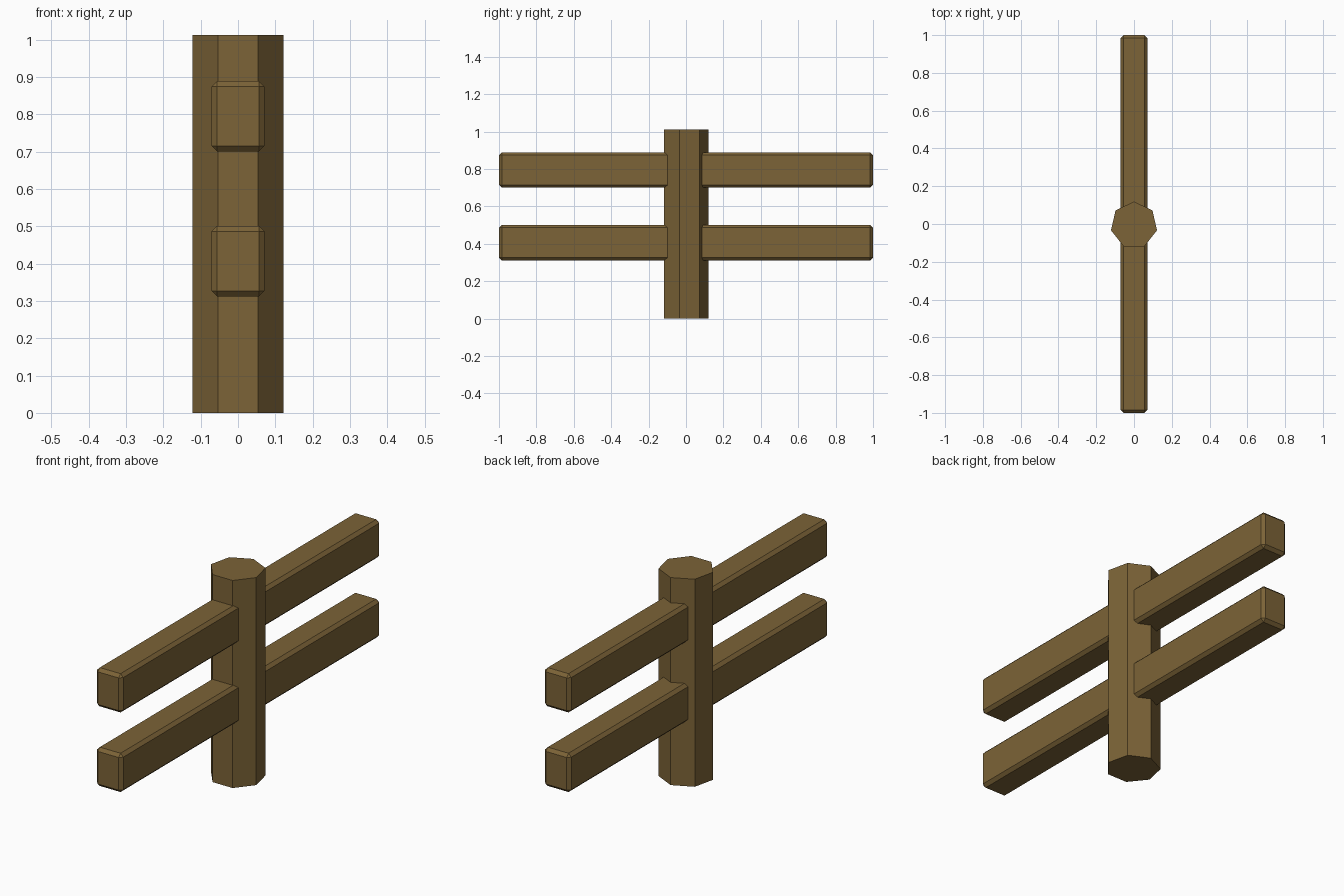
import bpy, bmesh, math
from mathutils import Matrix

if "Cube" in bpy.data.objects:
    bpy.data.objects.remove(bpy.data.objects["Cube"])

wood = bpy.data.materials.new("wood")
wood.diffuse_color = (0.2, 0.125, 0.038, 1)
wood.use_nodes = True
wood.node_tree.nodes["Principled BSDF"].inputs["Base Color"].default_value = wood.diffuse_color


def finish(bm, name):
    mesh = bpy.data.meshes.new(name)
    bmesh.ops.recalc_face_normals(bm, faces=bm.faces)
    bm.to_mesh(mesh)
    bm.free()
    mesh.materials.append(wood)
    obj = bpy.data.objects.new(name, mesh)
    bpy.context.collection.objects.link(obj)
    return obj


# Seven-sided post with a flat face to the front
R, H = 0.125, 1.012
bm = bmesh.new()
ring = [bm.verts.new((R * math.cos(math.pi / 2 + 2 * math.pi * i / 7),
                      R * math.sin(math.pi / 2 + 2 * math.pi * i / 7) - 0.006, 0))
        for i in range(7)]
base = bm.faces.new(ring)
top = bmesh.ops.extrude_face_region(bm, geom=[base], use_keep_orig=True)
bmesh.ops.translate(bm, vec=(0, 0, H),
                    verts=[g for g in top["geom"] if isinstance(g, bmesh.types.BMVert)])
finish(bm, "post")


# Chamfered rails running through the post
def rail(name, z_low, z_high):
    bm = bmesh.new()
    size = (0.142, 2.0, z_high - z_low)
    bmesh.ops.create_cube(bm, size=1, matrix=Matrix.Diagonal((*size, 1)))
    bmesh.ops.bevel(bm, geom=bm.edges[:], offset=0.015, offset_type='OFFSET',
                    segments=1, profile=0.5, affect='EDGES')
    finish(bm, name).location.z = (z_low + z_high) / 2


rail("lower_rail", 0.312, 0.501)
rail("upper_rail", 0.7, 0.889)
